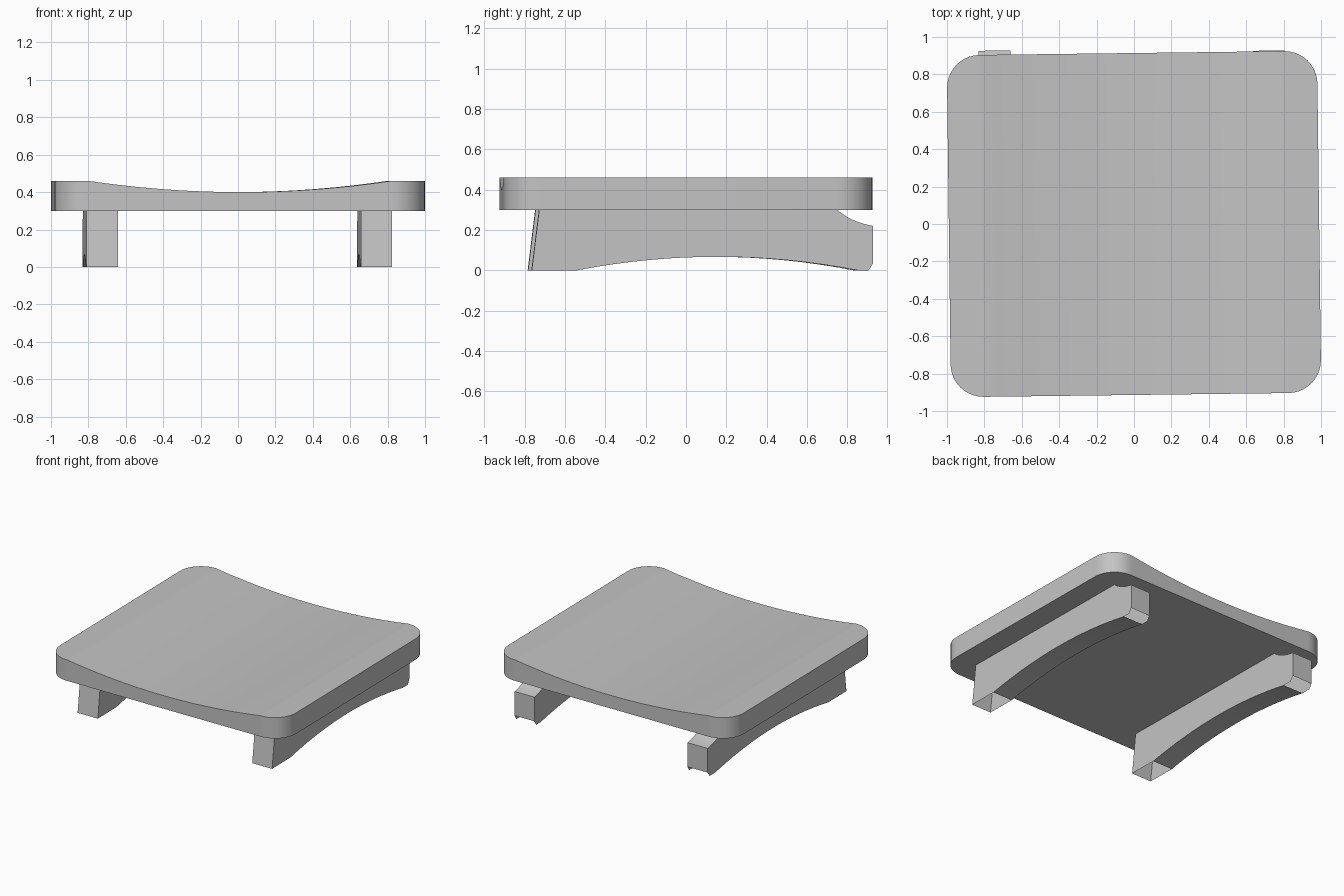
import bpy, bmesh, math
from mathutils import Matrix

cube = bpy.data.objects.get("Cube")
if cube:
    bpy.data.objects.remove(cube, do_unlink=True)

TURN = 0.0125                      # slight turn of the whole piece about z
BASE, TOP = 0.30, 0.46             # underside and rim height of the seat
HX, HY, R = 0.99, 0.914, 0.175     # half sizes and corner radius of the seat
DISH_X, DISH_DEPTH = 0.81, 0.06    # half width and depth of the hollow

grey = bpy.data.materials.new("plain grey")
grey.use_nodes = True
colour = (0.55, 0.55, 0.55, 1)
grey.diffuse_color = colour
grey.node_tree.nodes["Principled BSDF"].inputs["Base Color"].default_value = colour


def finish(bm, name):
    """Turn, clean and shade a part, then add it to the scene."""
    bmesh.ops.recalc_face_normals(bm, faces=bm.faces)
    bm.transform(Matrix.Rotation(TURN, 4, 'Z'))
    mesh = bpy.data.meshes.new(name)
    bm.to_mesh(mesh)
    bm.free()
    mesh.materials.append(grey)
    ob = bpy.data.objects.new(name, mesh)
    bpy.context.collection.objects.link(ob)
    bpy.ops.object.select_all(action='DESELECT')
    ob.select_set(True)
    bpy.context.view_layer.objects.active = ob
    bpy.ops.object.shade_smooth_by_angle(angle=math.radians(30))
    return ob


# Seat: cross-sections swept along x, rounded corners and a shallow hollow
def seat_section(x):
    over = max(0.0, abs(x) - (HX - R))
    half = HY - R + math.sqrt(max(0.0, R * R - over * over))
    top = TOP - DISH_DEPTH * max(0.0, 1 - (x / DISH_X) ** 2)
    return half, top


corner = [HX - R + R * math.sin(math.pi / 2 * i / 10) for i in range(11)]
dish = [-DISH_X + 2 * DISH_X * i / 24 for i in range(25)]
stations = [-x for x in reversed(corner)] + dish + corner

bm = bmesh.new()
rings = []
for x in stations:
    half, top = seat_section(x)
    rings.append([bm.verts.new(p) for p in (
        (x, -half, BASE), (x, half, BASE), (x, half, top), (x, -half, top))])
for a, b in zip(rings, rings[1:]):
    for i in range(4):
        j = (i + 1) % 4
        bm.faces.new((a[i], a[j], b[j], b[i]))
bm.faces.new(rings[0])
bm.faces.new(rings[-1])
finish(bm, "seat")


# Runners: side profile with an arched underside and a scooped back end
def runner_profile(back):
    pts = [(-0.775, 0.0), (-0.55, 0.0)]
    for i in range(1, 16):                                   # arch
        t = i / 16
        pts.append((-0.55 + 1.39 * t, 0.067 * 4 * t * (1 - t)))
    pts += [(0.84, 0.0), (back - 0.022, 0.0), (back, 0.035)]
    for i in range(9):                                       # scoop
        t = i / 8
        s = 1 - t
        pts.append((back * s * s + 2 * 0.81 * s * t + 0.74 * t * t,
                    0.22 * s * s + 2 * 0.238 * s * t + BASE * t * t))
    pts.append((-0.738, BASE))
    return pts


def make_runner(name, x0, x1):
    back = 0.927 - TURN * (x0 + x1) / 2
    pts = runner_profile(back)
    bm = bmesh.new()
    left = [bm.verts.new((x0, y, z)) for y, z in pts]
    right = [bm.verts.new((x1, y, z)) for y, z in pts]
    bm.faces.new(left)
    bm.faces.new(right)
    n = len(pts)
    open_foot = (0, 17, 18)        # foot pads and back chamfer are open
    for i in range(n):
        if i not in open_foot:
            j = (i + 1) % n
            bm.faces.new((left[i], left[j], right[j], right[i]))
    finish(bm, name)


make_runner("right_runner", -0.82, -0.65)
make_runner("left_runner", 0.648, 0.815)
